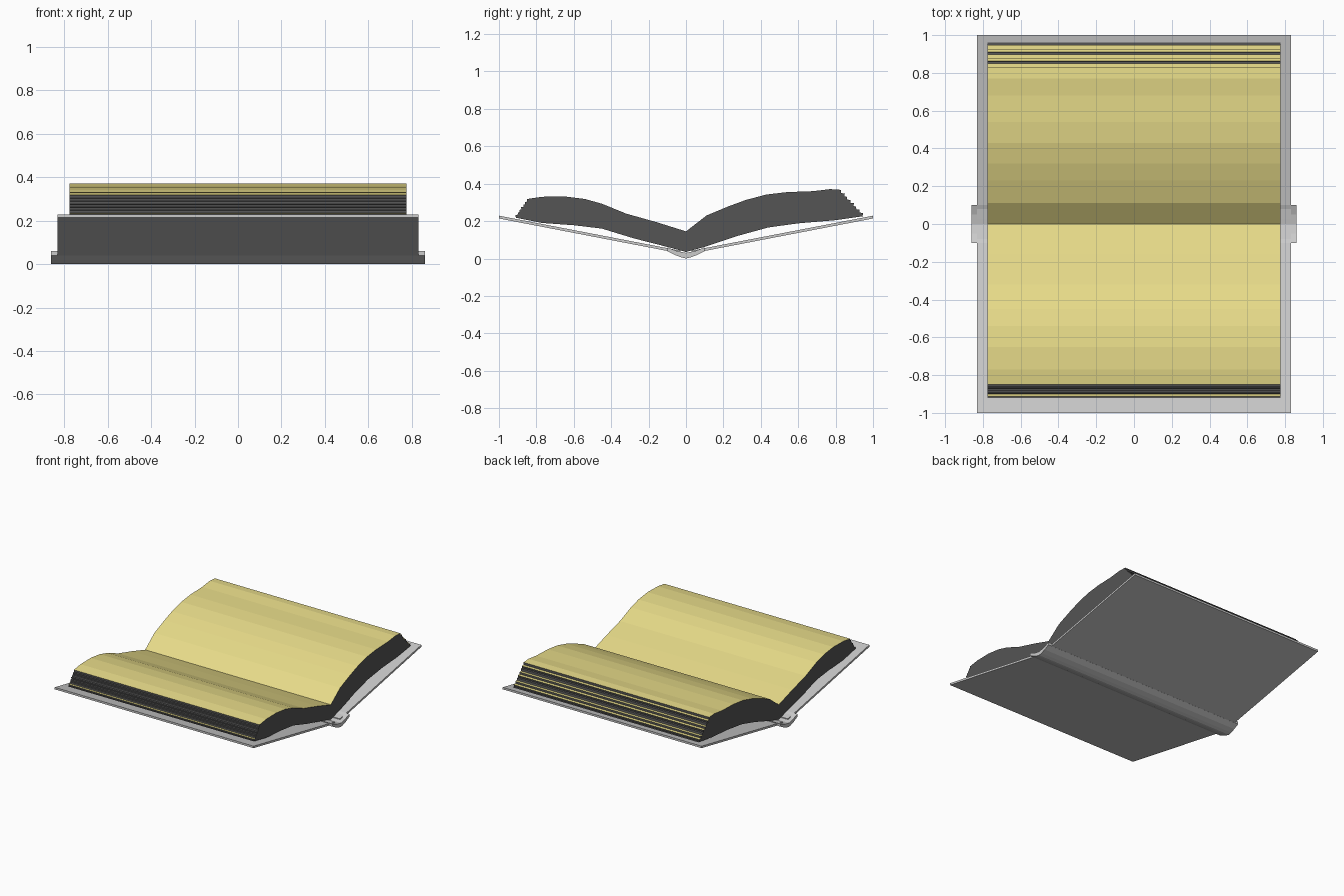
import bpy, bmesh

if "Cube" in bpy.data.objects:
    bpy.data.objects.remove(bpy.data.objects["Cube"])


def material(name, rgb):
    m = bpy.data.materials.new(name)
    m.diffuse_color = (*rgb, 1)
    m.use_nodes = True
    m.node_tree.nodes["Principled BSDF"].inputs["Base Color"].default_value = m.diffuse_color
    return m


paper = material("paper_yellow", (0.80, 0.71, 0.25))
edge = material("page_edge_dark", (0.09, 0.09, 0.09))


def extrude_x(name, profile, half, mats=(), paper_edges=()):
    """Extrude a closed (y, z) profile from -half to +half along x."""
    bm = bmesh.new()
    a = [bm.verts.new((-half, y, z)) for y, z in profile]
    b = [bm.verts.new((half, y, z)) for y, z in profile]
    bm.faces.new(a)
    bm.faces.new(b[::-1])
    n = len(profile)
    for i in range(n):
        j = (i + 1) % n
        f = bm.faces.new((a[i], b[i], b[j], a[j]))
        if i in paper_edges:
            f.material_index = 1
    bmesh.ops.recalc_face_normals(bm, faces=bm.faces)
    me = bpy.data.meshes.new(name)
    bm.to_mesh(me)
    bm.free()
    for m in mats:
        me.materials.append(m)
    ob = bpy.data.objects.new(name, me)
    bpy.context.collection.objects.link(ob)
    return ob


def stepped(start, end, steps, jog):
    """Uneven page layers between two profile points: riser, then ledge."""
    pts = []
    (y0, z0), (y1, z1) = start, end
    for i in range(steps):
        t, u = i / steps, (i + 1) / steps
        bump = jog[i % len(jog)]
        zr = z0 + (z1 - z0) * u
        pts.append((y0 + (y1 - y0) * t, zr))
        if i < steps - 1:
            pts.append((y0 + (y1 - y0) * (t + bump / steps), zr - 0.002))
    return pts


def page_block(name, top, low, bottom, steps, jog, paper_ledges):
    layers = stepped(top[-1], low, steps, jog)
    profile = top + layers + [low] + bottom
    first = len(top) - 1
    ledges = {first + 2 * i + 1 for i in paper_ledges}
    return extrude_x(name, profile, 0.775, (edge, paper),
                     set(range(first)) | ledges)


# Two page stacks, each with its own swell and stepped fore edge
page_block("front_pages",
           [(0, .145), (-.16, .195), (-.32, .24), (-.45, .293), (-.54, .318),
            (-.65, .332), (-.77, .33), (-.85, .318)],
           (-.92, .22),
           [(-.77, .19), (-.6, .178), (-.45, .16), (-.28, .108), (-.1, .062), (0, .035)],
           7, (1.1, .8, 1.2), (5,))
page_block("back_pages",
           [(0, .145), (.11, .23), (.23, .28), (.32, .313), (.43, .342),
            (.54, .355), (.68, .36), (.77, .371), (.83, .367)],
           (.96, .228),
           [(.8, .205), (.6, .188), (.44, .166), (.28, .122), (.1, .062), (0, .035)],
           8, (1.2, .8, 1.0), (0, 2, 3, 5, 6))

# Mirrored cover boards
for name, s in (("front_cover", -1), ("back_cover", 1)):
    extrude_x(name, [(s * y, z) for y, z in
                     ((.03, .042), (1, .229), (1, .214), (.03, .027))], 0.83)

# Curved spine wider than the boards
half = [(.1, .04), (.06, .019), (.025, .006)]
inner = [(.1, .06), (.05, .04)]
spine = ([(-y, z) for y, z in half] + [(0, 0)] + half[::-1]
         + inner + [(0, .03)] + [(-y, z) for y, z in inner[::-1]])
extrude_x("spine", spine, 0.86)
